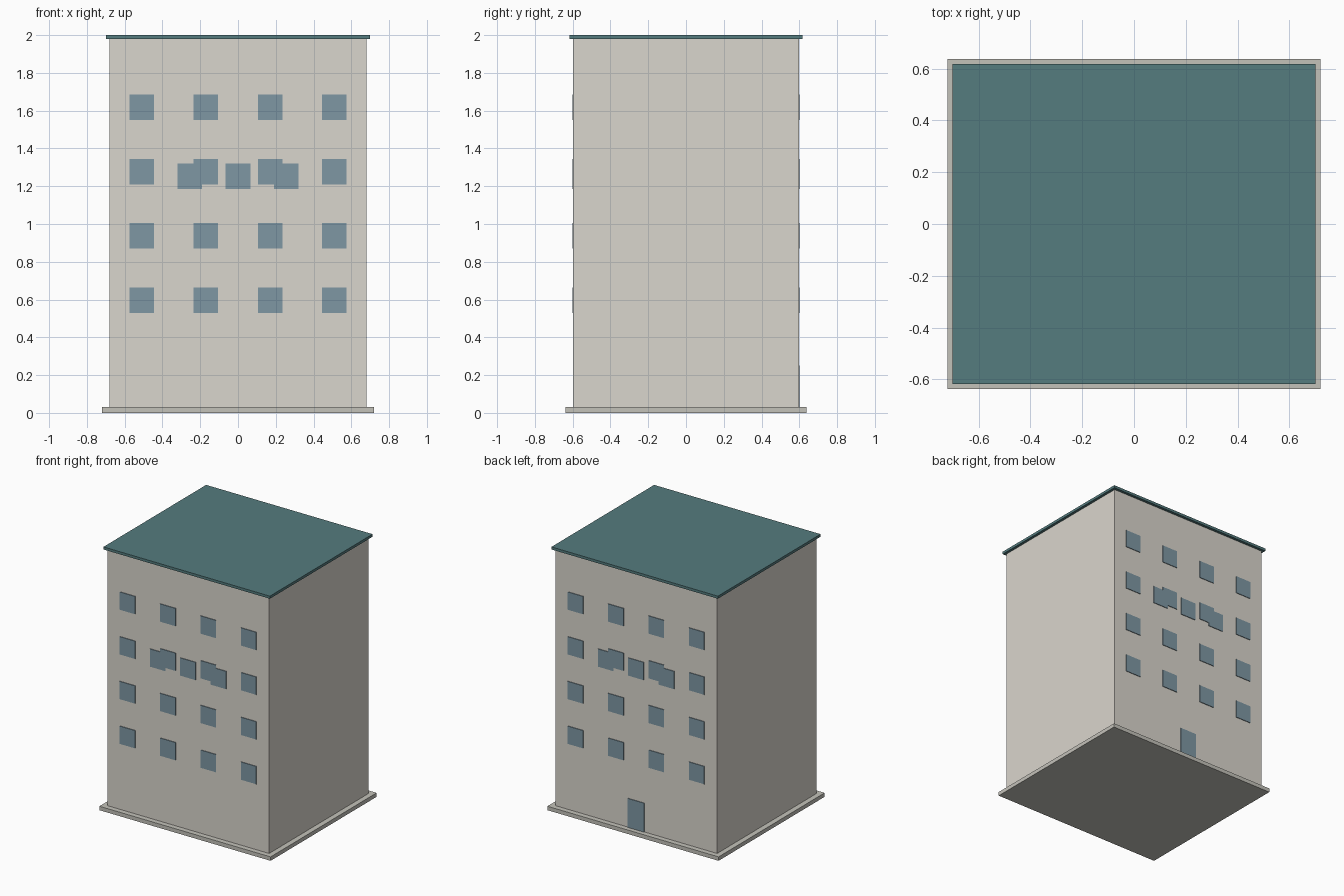
import bpy

if "Cube" in bpy.data.objects:
    bpy.data.objects.remove(bpy.data.objects["Cube"])


def material(name, rgb):
    m = bpy.data.materials.new(name)
    m.diffuse_color = (*rgb, 1)
    m.use_nodes = True
    m.node_tree.nodes["Principled BSDF"].inputs["Base Color"].default_value = m.diffuse_color
    return m


WALL = material("wall_plaster", (0.70, 0.67, 0.61))
STONE = material("plinth_stone", (0.55, 0.54, 0.49))
ROOF = material("roof_teal", (0.09, 0.20, 0.21))
GLASS = material("window_glass", (0.21, 0.31, 0.37))


def box(name, x, y, z, mat):
    """Box spanning the given (min, max) ranges."""
    bpy.ops.mesh.primitive_cube_add(
        size=1, location=[(a + b) / 2 for a, b in (x, y, z)])
    ob = bpy.context.object
    ob.name = name
    ob.scale = [b - a for a, b in (x, y, z)]
    bpy.ops.object.transform_apply(location=False, rotation=False, scale=True)
    ob.data.materials.append(mat)
    return ob


# Main masses
box("plinth", (-0.72, 0.72), (-0.637, 0.637), (0, 0.03), STONE)
box("tower_body", (-0.68, 0.68), (-0.597, 0.597), (0.03, 1.98), WALL)
box("roof_slab", (-0.70, 0.70), (-0.617, 0.617), (1.98, 2.0), ROOF)

# Shallow panels standing proud of the front and back walls
FACE, PROUD = 0.592, 0.602


def panel(name, side, x, z0, w, h):
    y = sorted((side * FACE, side * PROUD))
    box(name, (x - w / 2, x + w / 2), y, (z0, z0 + h), GLASS)


for side, label in ((-1, "front"), (1, "back")):
    # Regular window grid
    for row, z0 in enumerate((0.53, 0.87, 1.21, 1.55)):
        for col, x in enumerate((-0.51, -0.17, 0.17, 0.51)):
            panel(f"{label}_window_{row}_{col}", side, x, z0, 0.13, 0.135)
    # Extra row of three, overlapping the third storey
    for col, x in enumerate((-0.255, 0, 0.255)):
        panel(f"{label}_middle_window_{col}", side, x, 1.185, 0.13, 0.135)

# Door on the back wall
panel("back_door", 1, 0, 0.03, 0.14, 0.22)
